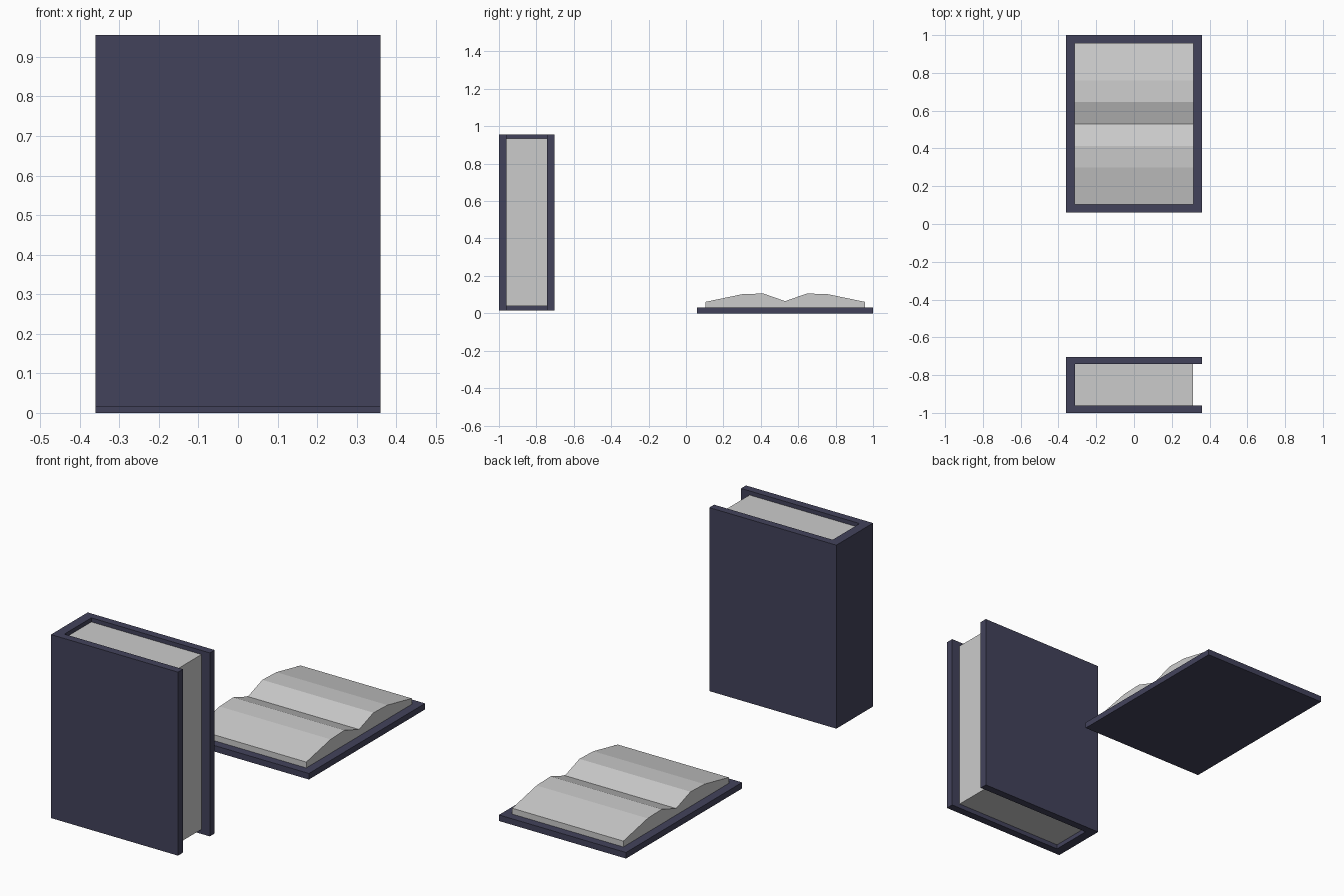
import bpy, bmesh
from mathutils import Vector

if "Cube" in bpy.data.objects:
    bpy.data.objects.remove(bpy.data.objects["Cube"])

navy = bpy.data.materials.new("navy_cover")
navy.diffuse_color = (0.055, 0.055, 0.105, 1)
navy.use_nodes = True
navy.node_tree.nodes["Principled BSDF"].inputs["Base Color"].default_value = navy.diffuse_color


def prism(name, points, direction, mat=None):
    """Extrude a closed 3D outline along a direction into a solid."""
    bm = bmesh.new()
    face = bm.faces.new([bm.verts.new(p) for p in points])
    ext = bmesh.ops.extrude_face_region(bm, geom=[face], use_keep_orig=True)
    moved = [g for g in ext["geom"] if isinstance(g, bmesh.types.BMVert)]
    bmesh.ops.translate(bm, verts=moved, vec=Vector(direction))
    bmesh.ops.recalc_face_normals(bm, faces=bm.faces)
    mesh = bpy.data.meshes.new(name)
    bm.to_mesh(mesh)
    bm.free()
    obj = bpy.data.objects.new(name, mesh)
    bpy.context.collection.objects.link(obj)
    if mat:
        mesh.materials.append(mat)
    return obj


def rect(x0, x1, y0, y1, z):
    return [(x0, y0, z), (x1, y0, z), (x1, y1, z), (x0, y1, z)]


W = 0.36  # half width of both covers

# Standing book: U-shaped cover with spine at -x
cover = [(-W, -1), (W, -1), (W, -0.96), (-0.312, -0.96),
         (-0.312, -0.742), (W, -0.742), (W, -0.703), (-W, -0.703)]
prism("standing_cover", [(x, y, 0.015) for x, y in cover], (0, 0, 0.94), navy)

# Standing book: page block set in from the cover edges
prism("standing_pages", rect(-0.312, 0.312, -0.96, -0.742, 0.038), (0, 0, 0.896))

# Open book: flat cover board
prism("open_cover", rect(-W, W, 0.06, 1.0, 0), (0, 0, 0.031), navy)

# Open book: pages bulging either side of the centre fold
pages = [(0.103, 0.031), (0.103, 0.061), (0.30, 0.102), (0.413, 0.106),
         (0.53, 0.065), (0.647, 0.106), (0.76, 0.102), (0.957, 0.061), (0.957, 0.031)]
prism("open_pages", [(-0.315, y, z) for y, z in pages], (0.63, 0, 0))
